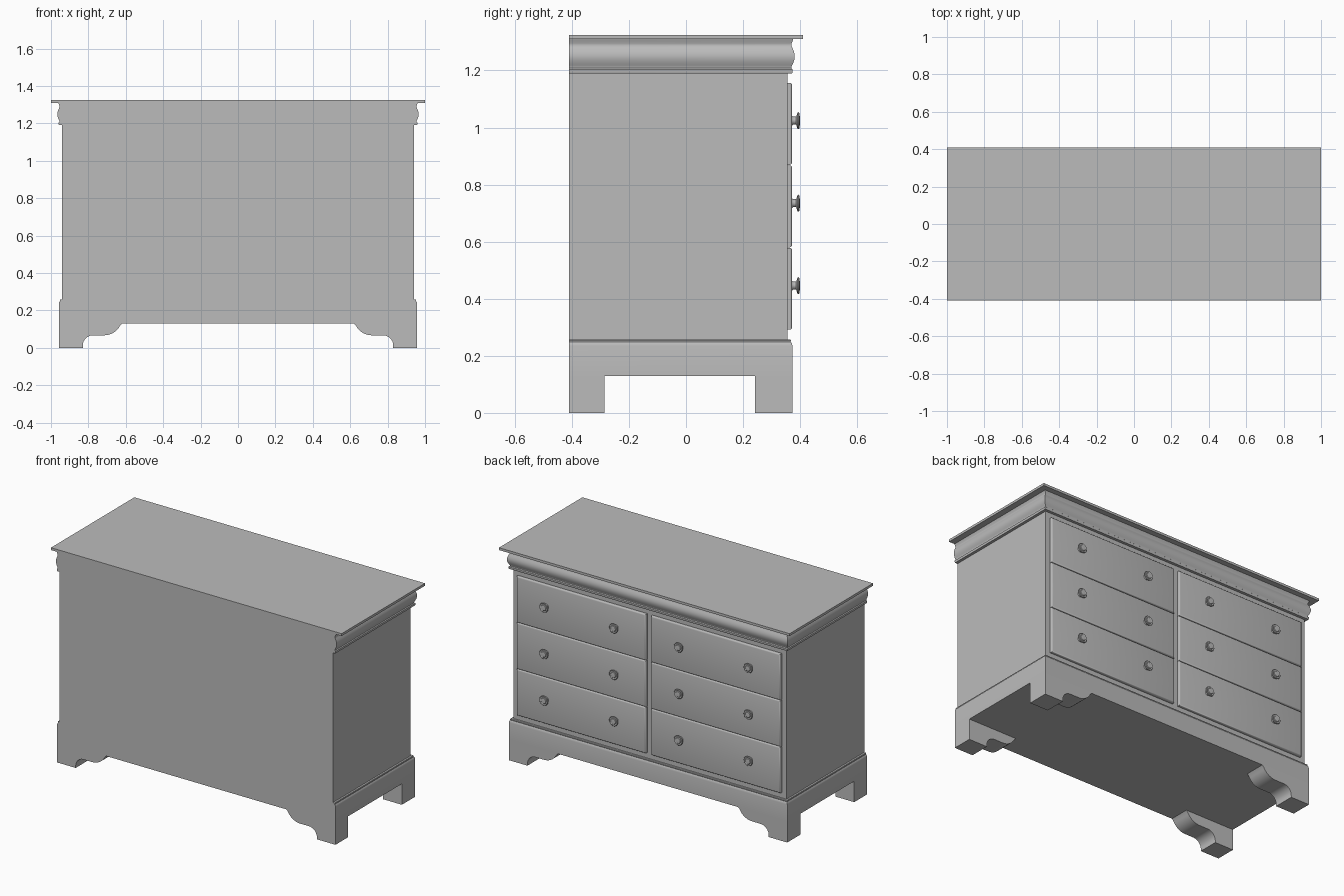
import bpy
import bmesh
import math
from mathutils import Matrix, Vector

if "Cube" in bpy.data.objects:
    bpy.data.objects.remove(bpy.data.objects["Cube"], do_unlink=True)

BACK, FACE, HALF = -0.41, 0.355, 0.94   # carcass back, drawer side, half width

paint = bpy.data.materials.new("plain grey")
paint.use_nodes = True
GREY = (0.5, 0.5, 0.5, 1)
paint.diffuse_color = GREY
paint.node_tree.nodes["Principled BSDF"].inputs["Base Color"].default_value = GREY


def finish(name, bm, smooth=True):
    bmesh.ops.recalc_face_normals(bm, faces=bm.faces)
    mesh = bpy.data.meshes.new(name)
    bm.to_mesh(mesh)
    bm.free()
    mesh.materials.append(paint)
    obj = bpy.data.objects.new(name, mesh)
    bpy.context.collection.objects.link(obj)
    if smooth:
        bpy.ops.object.select_all(action="DESELECT")
        obj.select_set(True)
        bpy.context.view_layer.objects.active = obj
        bpy.ops.object.shade_smooth_by_angle(angle=math.radians(35))
    return obj


def loft(name, profile):
    """Stack of rectangles with a flush back; profile is (overhang, height)."""
    bm = bmesh.new()
    rings = []
    for out, z in profile:
        x, y = HALF + out, FACE + out
        rings.append([bm.verts.new(p) for p in
                      ((-x, BACK, z), (x, BACK, z), (x, y, z), (-x, y, z))])
    for a, b in zip(rings, rings[1:]):
        for i in range(4):
            j = (i + 1) % 4
            bm.faces.new((a[i], a[j], b[j], b[i]))
    bm.faces.new(rings[0])
    bm.faces.new(rings[-1])
    return finish(name, bm)


def arc(cx, cz, r, start, end, steps=10):
    angles = [math.radians(start + (end - start) * i / steps) for i in range(steps + 1)]
    return [(cx + r * math.cos(a), cz + r * math.sin(a)) for a in angles]


# Carcass, plinth and moulded crown
loft("carcass", [(0, 0.258), (0, 1.19)])
loft("plinth", [(0.018, 0.13), (0.018, 0.235), (0.016, 0.244),
                (0.012, 0.249), (0.013, 0.254), (0.011, 0.258)])
bulge = [(0.014 + 0.012 * math.sin(math.pi * i / 12), 1.212 + 0.075 * i / 12)
         for i in range(13)]
loft("crown_moulding", [(0.017, 1.19), (0.019, 1.195), (0.019, 1.204), (0.014, 1.208)]
     + bulge + [(0.015, 1.295), (0.019, 1.304), (0.021, 1.31)])

# Top slab
bm = bmesh.new()
bmesh.ops.create_cube(bm, size=1, matrix=Matrix.Translation((0, 0, 1.317))
                      @ Matrix.Diagonal((2, 0.82, 0.015, 1)))
finish("top", bm, False)

# Scrolled bracket feet
outline = ([(0.958, 0.13), (0.958, 0), (0.83, 0)]
           + arc(0.775, 0.012, 0.055, 0, 90)
           + arc(0.715, 0.162, 0.095, 270, 200))
outline[-1] = (0.62, 0.13)
for side, side_name in ((1, "left"), (-1, "right")):
    for y0, y1, end_name in ((BACK, -0.285, "flat_side"), (0.242, 0.373, "drawer_side")):
        bm = bmesh.new()
        face = bm.faces.new([bm.verts.new((side * x, y0, z)) for x, z in outline])
        grown = bmesh.ops.extrude_face_region(bm, geom=[face])
        bmesh.ops.translate(bm, vec=(0, y1 - y0, 0),
                            verts=[v for v in grown["geom"] if isinstance(v, bmesh.types.BMVert)])
        finish(f"{side_name}_{end_name}_foot", bm)


def drawer(name, x, z, width, height):
    bm = bmesh.new()
    depth = 0.017
    bmesh.ops.create_cube(bm, size=1, matrix=Matrix.Translation((x, FACE + depth / 2, z))
                          @ Matrix.Diagonal((width, depth, height, 1)))
    rim = [e for e in bm.edges if all(v.co.y > FACE + depth / 2 for v in e.verts)]
    bmesh.ops.bevel(bm, geom=rim, offset=0.008, segments=3, profile=0.5, affect="EDGES")
    return finish(name, bm)


def knob(name, x, z):
    """Turned knob: narrow stem, flared disc and shallow dished face."""
    profile = [(0, 0.370), (0.018, 0.370), (0.014, 0.376), (0.014, 0.386), (0.022, 0.389),
               (0.029, 0.391), (0.030, 0.394), (0.027, 0.397), (0.019, 0.396),
               (0.016, 0.399), (0, 0.400)]
    bm = bmesh.new()
    verts = [bm.verts.new((r, y, 0)) for r, y in profile]
    edges = [bm.edges.new(pair) for pair in zip(verts, verts[1:])]
    bmesh.ops.spin(bm, geom=verts + edges, cent=(0, 0, 0), axis=(0, 1, 0),
                   angle=math.tau, steps=24)
    bmesh.ops.remove_doubles(bm, verts=bm.verts, dist=0.0001)
    bmesh.ops.translate(bm, vec=Vector((x, 0, z)), verts=bm.verts)
    return finish(name, bm)


# Two columns of three drawers, two knobs on each
for side, side_name in ((1, "left"), (-1, "right")):
    for row, row_name in enumerate(("lower", "middle", "upper")):
        z = 0.435 + 0.289 * row
        drawer(f"{side_name}_{row_name}_drawer", side * 0.463, z, 0.89, 0.287)
        for x, place in ((0.223, "inner"), (0.703, "outer")):
            knob(f"{side_name}_{row_name}_{place}_knob", side * x, z + 0.011)
